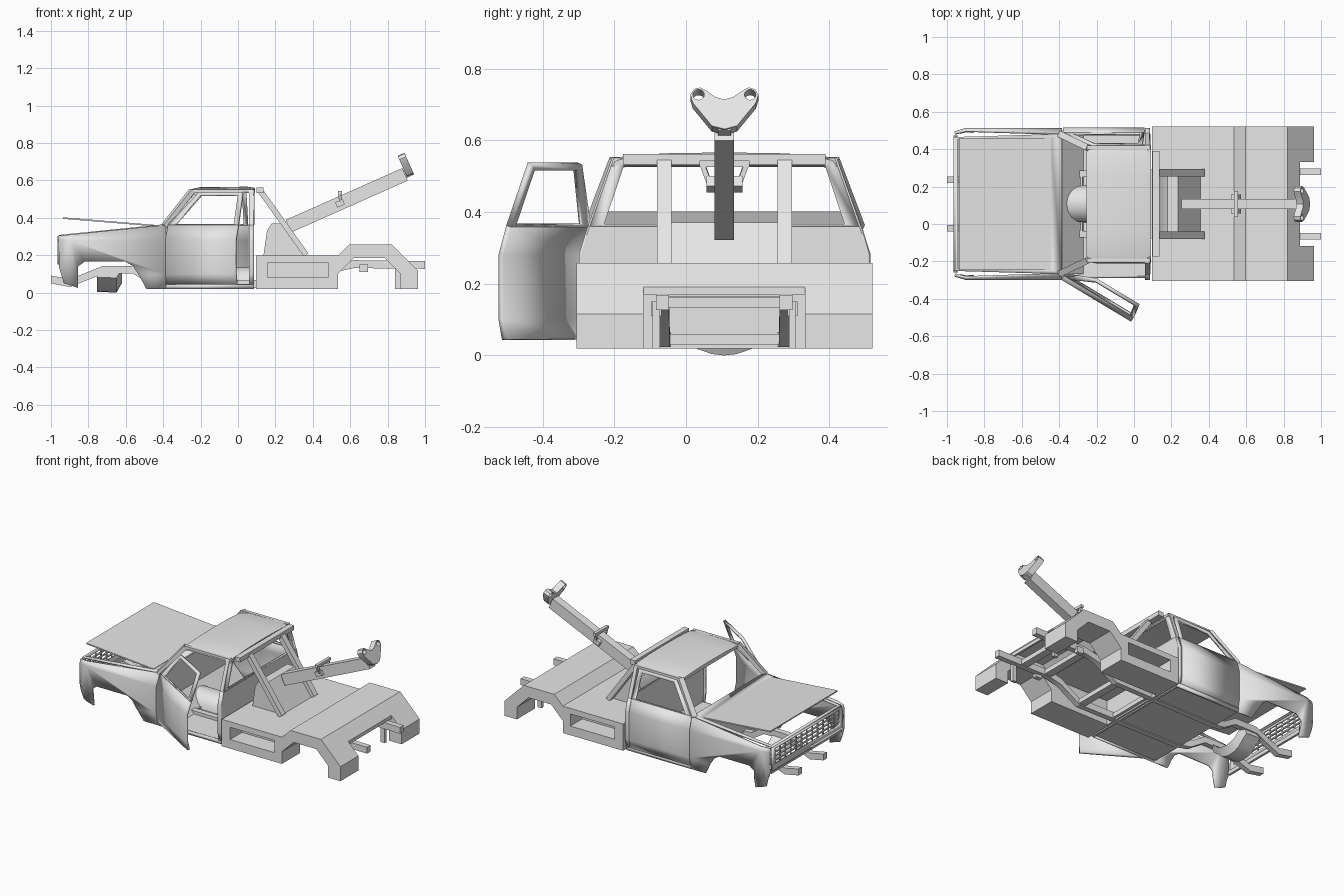
import bpy, bmesh, math
from mathutils import Matrix, Vector

if "Cube" in bpy.data.objects:
    bpy.data.objects.remove(bpy.data.objects["Cube"])

YC = 0.107  # centre line of the truck (the open door shifts the whole model)
GREY = bpy.data.materials.new("plain_grey")
GREY.diffuse_color = (0.8, 0.8, 0.8, 1)
GREY.use_nodes = True
GREY.node_tree.nodes["Principled BSDF"].inputs["Base Color"].default_value = GREY.diffuse_color


def finish(name, bm, solid=0, matrix=None):
    bmesh.ops.recalc_face_normals(bm, faces=bm.faces)
    me = bpy.data.meshes.new(name)
    bm.to_mesh(me)
    bm.free()
    if matrix:
        me.transform(matrix)
    me.transform(Matrix.Translation((0, YC, 0)))
    me.materials.append(GREY)
    ob = bpy.data.objects.new(name, me)
    bpy.context.collection.objects.link(ob)
    if solid:
        m = ob.modifiers.new("thickness", 'SOLIDIFY')
        m.thickness, m.offset = solid, 0
    return ob


def loft(name, rings, matrix=None):
    """Skin closed rings of equal length and cap both ends."""
    bm = bmesh.new()
    vs = [[bm.verts.new(p) for p in r] for r in rings]
    n = len(vs[0])
    for a, b in zip(vs, vs[1:]):
        for i in range(n):
            bm.faces.new((a[i], a[(i + 1) % n], b[(i + 1) % n], b[i]))
    bm.faces.new(vs[0])
    bm.faces.new(vs[-1])
    return finish(name, bm, matrix=matrix)


def prism(name, pts, y0, y1):
    return loft(name, [[(x, y, z) for x, z in pts] for y in (y0, y1)])


def box(name, x0, x1, y0, y1, z0, z1):
    return prism(name, [(x0, z0), (x1, z0), (x1, z1), (x0, z1)], y0, y1)


def beam(name, p, q, w, h):
    p, q = Vector(p), Vector(q)
    d = (q - p).normalized()
    s = d.cross(Vector((0, 0, 1))).normalized()
    u = s.cross(d)
    return loft(name, [[c + s * a * w / 2 + u * b * h / 2
                for a, b in ((-1, -1), (1, -1), (1, 1), (-1, 1))] for c in (p, q)])


def frame(name, outer, inner, solid, matrix=None):
    """Flat border between two matching loops."""
    bm = bmesh.new()
    o = [bm.verts.new(p) for p in outer]
    i = [bm.verts.new(p) for p in inner]
    n = len(o)
    for k in range(n):
        j = (k + 1) % n
        bm.faces.new((o[k], o[j], i[j], i[k]))
    return finish(name, bm, solid, matrix)


def half_width(x, z):
    pts = [(0.0, .38), (.1, .40), (.28, .40), (.36, .375), (.545, .308)]
    w = pts[-1][1]
    for (z0, w0), (z1, w1) in zip(pts, pts[1:]):
        if z <= z1:
            w = w0 + (w1 - w0) * (z - z0) / (z1 - z0)
            break
    return w - max(0, -.9 - x) * .3


def panel(name, outline, s, matrix=None, solid=.012):
    """Body side sheet bent to the body section."""
    bm = bmesh.new()
    bm.faces.new([bm.verts.new((x, 0, z)) for x, z in outline])
    for co, no in (((0, 0, .1), (0, 0, 1)), ((0, 0, .28), (0, 0, 1)), ((-.9, 0, 0), (1, 0, 0))):
        bmesh.ops.bisect_plane(bm, geom=bm.verts[:] + bm.edges[:] + bm.faces[:],
                               dist=1e-5, plane_co=co, plane_no=no)
    for v in bm.verts:
        v.co.y = s * half_width(v.co.x, v.co.z)
    return finish(name, bm, solid, matrix)


def cut(ob, cutter):
    cutter.hide_render = True
    cutter.hide_viewport = True
    m = ob.modifiers.new("cut", 'BOOLEAN')
    m.operation, m.object, m.solver = 'DIFFERENCE', cutter, 'EXACT'


# body sides, doors and pillars
fender = [(-.957, .302), (-.385, .36), (-.385, .02), (-.49, .02), (-.525, .085), (-.56, .14),
          (-.60, .165), (-.82, .165), (-.855, .14), (-.855, .025), (-.93, .05), (-.957, .14)]
for s, side in ((-1, "right"), (1, "left")):
    panel(side + "_fender", fender, s)
    panel(side + "_sill", [(-.385, .02), (.085, .02), (.085, .043), (-.385, .043)], s)
    panel(side + "_cab_corner", [(.06, .043), (.085, .043), (.085, .36), (.06, .36)], s)
    m = None
    if s < 0:  # this door stands open
        h = Vector((-.38, -.392, 0))
        m = Matrix.Translation(h) @ Matrix.Rotation(math.radians(-31), 4, 'Z') @ Matrix.Translation(-h)
    panel(side + "_door", [(-.38, .045), (.055, .045), (.055, .36), (-.38, .36)], s, m, .016)
    loops = [[(x, s * half_width(x, z), z) for x, z in l] for l in (
        [(-.38, .36), (.055, .36), (.045, .535), (-.225, .535)],
        [(-.335, .365), (.03, .365), (.022, .518), (-.212, .518)])]
    frame(side + "_door_window_frame", *loops, .016, m)
    beam(side + "_windscreen_pillar", (-.395, s * .372, .355), (-.245, s * .30, .545), .035, .025)
    beam(side + "_roof_rail", (-.25, s * .303, .543), (.085, s * .303, .543), .022, .018)
    beam(side + "_rear_pillar", (.071, s * .37, .355), (.071, s * .303, .545), .024, .024)

# roof
half = [(.318, .533), (.305, .549), (.27, .558), (.15, .564), (0, .566)]
sec = half + [(-y, z) for y, z in half[-2::-1]] + [(-.28, .54), (.28, .54)]
loft("roof", [[(x, y * k, z + dz) for y, z in sec]
              for x, dz, k in ((-.255, -.014, .97), (-.2, -.002, 1), (.05, 0, 1), (.09, -.006, .99))])

# cab rear wall, rear window frame, floor, firewall, tunnel
wall = [(.38, .02), (.40, .1), (.40, .28), (.375, .365)]
wall = wall + [(-y, z) for y, z in wall[::-1]]
loft("cab_rear_wall", [[(x, y, z) for y, z in wall] for x in (.072, .086)])
frame("rear_window_frame",
      [(.08, y, z) for y, z in ((-.375, .36), (.375, .36), (.308, .55), (-.308, .55))],
      [(.08, y, z) for y, z in ((-.335, .366), (.335, .366), (.28, .53), (-.28, .53))], .014)
box("cab_floor", -.385, .08, -.385, .385, .03, .045)
box("firewall", -.395, -.383, -.375, .375, .03, .357)
prism("toe_board", [(-.385, .045), (-.27, .045), (-.385, .16)], -.375, .375)
arc = [(.1 * math.cos(math.pi * i / 8), .045 + .09 * math.sin(math.pi * i / 8)) for i in range(9)]
loft("floor_tunnel", [[(x, y, z) for y, z in arc] for x in (-.385, .07)])


# hood opening border, cowl and raised hood
def top_z(x):
    return min(.36, .302 + .058 * (x + .957) / .572)


frame("hood_surround",
      [(x, y, top_z(x)) for x, y in ((-.957, -.358), (-.385, -.375), (-.385, .375), (-.957, .358))],
      [(x, y, top_z(x)) for x, y in ((-.94, -.345), (-.445, -.35), (-.445, .35), (-.94, .345))], .012)
prism("hood", [(-.445, .354), (-.445, .362), (-.936, .402), (-.936, .394)], -.352, .352)

# grille and front panel
frame("front_panel", [(-.957, y, z) for y, z in ((-.365, .15), (.365, .15), (.358, .302), (-.358, .302))],
      [(-.957, y, z) for y, z in ((-.335, .185), (.335, .185), (.335, .288), (-.335, .288))], .014)
box("front_valance", -.955, -.94, -.365, .365, .13, .155)
for z in (.21, .237, .264):
    box("grille_bar", -.962, -.952, -.335, .335, z - .004, z + .004)
for i in range(-5, 6):
    box("grille_upright", -.96, -.953, i * .056 - .004, i * .056 + .004, .183, .29)

# chassis rails
rail = [(-1, .13, .07), (-.9, .13, .05), (-.8, .135, .09), (-.72, .14, .122), (-.56, .14, .122),
        (-.46, .15, .06), (-.36, .16, .045), (.38, .17, .045), (.52, .172, .13), (.62, .172, .152),
        (1, .172, .148)]
for s in (-1, 1):
    loft("chassis_rail", [[(x, s * y + a * .018, z + b * .021)
         for a, b in ((-1, -1), (1, -1), (1, 1), (-1, 1))] for x, y, z in rail])
    box("spring_hanger", .65, .695, s * .19 - .014, s * .19 + .014, .11, .15)
    box("rear_bracket", .84, .87, s * .19 - .01, s * .19 + .01, .02, .15)
for x, z in ((-.30, .045), (.1, .045), (.36, .045), (.62, .15), (.8, .148)):
    box("cross_member", x - .025, x + .025, -.17, .17, z - .015, z + .015)

# sagging front crossmember
sag = [(-.15, .1), (-.115, .075), (-.075, .04), (-.035, .026), (0, .022)]
sag = sag + [(-y, z) for y, z in sag[-2::-1]]
loft("front_crossmember", [[(-.755, y, z - .018), (-.65, y, z - .022), (-.62, y, z + .03),
                            (-.72, y, z + .025)] for y, z in sag])

# wrecker bed: side boxes with wheel arches and tool recess, centre deck
side = [(.095, .197), (.535, .197), (.597, .258), (.82, .258), (.962, .116), (.962, .02), (.87, .02),
        (.87, .1), (.785, .185), (.62, .185), (.535, .1), (.535, .02), (.095, .02)]
for s in (-1, 1):
    ob = prism("bed_side", side, s * .225, s * .413)
    cut(ob, box("tool_recess_cutter", .157, .48, s * .29, s * .45, .08, .16))
deck = [(.095, .197), (.535, .197), (.597, .258), (.82, .258), (.887, .191), (.887, .168),
        (.875, .168), (.875, .183), (.815, .243), (.603, .243), (.541, .182), (.107, .182),
        (.107, .02), (.095, .02)]
prism("bed_deck", deck, -.226, .226)

# mast: slanted posts, crossbar and base wedge
for s in (-1, 1):
    beam("mast_post", (.115, s * .168, .55), (.365, s * .168, .2), .04, .03)
box("mast_crossbar", .1, .137, -.282, .282, .532, .562)
prism("mast_base", [(.135, .19), (.155, .33), (.18, .37), (.235, .37), (.36, .19)], -.15, .15)

# boom, its clip and the forked head
beam("boom", (.27, .0, .355), (.893, 0, .632), .055, .073)
beam("boom_neck", (.88, 0, .628), (.925, 0, .648), .036, .045)
beam("boom_clip", (.525, 0, .468), (.565, 0, .486), .10, .03)
beam("clip_loop", (.545, -.07, .535), (.545, .07, .535), .02, .018)
for s in (-1, 1):
    beam("clip_strut", (.548, s * .04, .475), (.545, s * .062, .535), .014, .014)
a = math.radians(24)
d, u = Vector((math.cos(a), 0, math.sin(a))), Vector((-math.sin(a), 0, math.cos(a)))
base = Vector((.905, 0, .615))


def at(t, y, v):
    return base + d * t + u * v + Vector((0, y, 0))


def circle(t, y, v, r):
    return [at(t, y + r * math.cos(i * math.pi / 8), v + r * math.sin(i * math.pi / 8)) for i in range(16)]


fork = [(0, 0), (.035, .01), (.088, .08), (.095, .105), (.085, .122), (.068, .127), (.052, .118), (.025, .098)]
fork = fork + [(0, .09)] + [(-y, v) for y, v in fork[:0:-1]]
head = loft("boom_head", [[at(t, y, v) for y, v in fork] for t in (0, .04)])
for s in (-1, 1):
    cut(head, loft("head_hole_cutter", [circle(t, s * .072, .105, .016) for t in (-.05, .1)]))

# smooth only the gentle curves
bpy.ops.object.select_all(action='DESELECT')
for ob in bpy.data.objects:
    if not ob.hide_render:
        ob.select_set(True)
        bpy.context.view_layer.objects.active = ob
bpy.ops.object.shade_smooth_by_angle(angle=math.radians(25))
